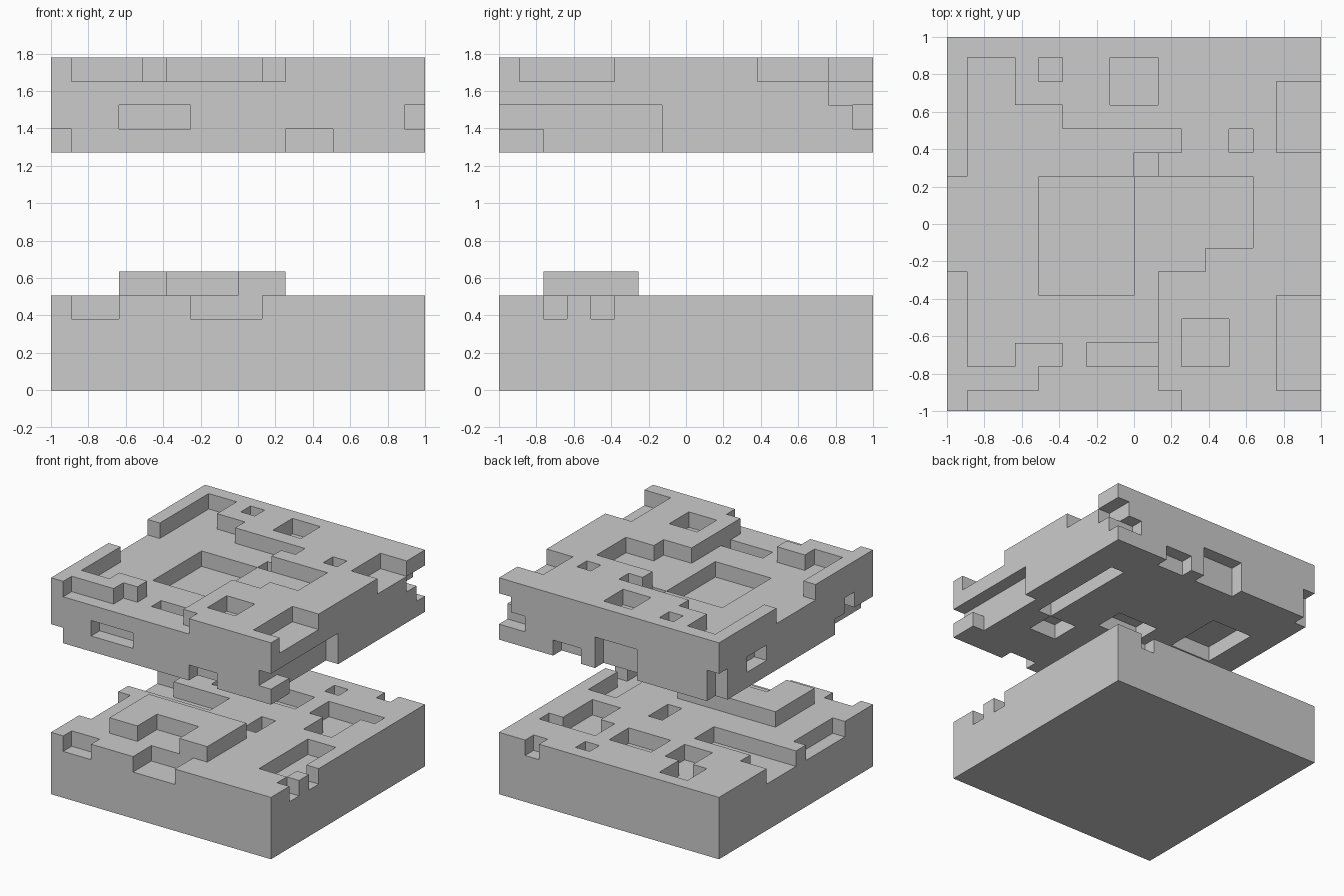
import bpy, bmesh

if "Cube" in bpy.data.objects:
    bpy.data.objects.remove(bpy.data.objects["Cube"])

U = 0.127  # grid unit


def box(x0, x1, y0, y1, z0, z1):
    return {(x, y, z) for x in range(x0, x1) for y in range(y0, y1) for z in range(z0, z1)}


def cut_layer(cells, rects, z0, z1):
    for x0, x1, y0, y1 in rects:
        cells -= box(x0, x1, y0, y1, z0, z1)


def pos(i, j, k):
    # outermost grid lines are trimmed to +-1
    return (max(-1, min(1, i * U)), max(-1, min(1, j * U)), k * U)


def build(name, cells):
    """Skin the cells with outward faces, then merge the flat regions."""
    bm = bmesh.new()
    verts = {}

    def vert(p):
        if p not in verts:
            verts[p] = bm.verts.new(pos(*p))
        return verts[p]

    for c in cells:
        for ax in range(3):
            for s in (0, 1):
                n = list(c)
                n[ax] += 1 if s else -1
                if tuple(n) in cells:
                    continue
                b, d = (ax + 1) % 3, (ax + 2) % 3
                loop = []
                for ub, ud in ((0, 0), (1, 0), (1, 1), (0, 1)):
                    p = list(c)
                    p[ax] += s
                    p[b] += ub
                    p[d] += ud
                    loop.append(vert(tuple(p)))
                bm.faces.new(loop if s else loop[::-1])
    bmesh.ops.dissolve_limit(bm, angle_limit=0.02, verts=bm.verts, edges=bm.edges)
    bmesh.ops.triangulate(bm, faces=[f for f in bm.faces if len(f.verts) > 4])
    me = bpy.data.meshes.new(name)
    bm.to_mesh(me)
    bm.free()
    ob = bpy.data.objects.new(name, me)
    bpy.context.collection.objects.link(ob)
    return ob


# lower slab: pockets and edge notches one unit deep in the top
lower = box(-8, 8, -8, 8, 0, 4)
cut_layer(lower, [
    (-7, -5, -8, -7), (-2, 1, -8, -6),              # front notches
    (-8, -7, -5, -1), (-8, -6, 0, 3), (-6, -2, 0, 2),  # left notch and channel
    (7, 8, -6, -5), (7, 8, -4, -3), (5, 7, -5, 0),  # right notches and trough
    (5, 6, 7, 8), (2, 3, 6, 7), (1, 2, -1, 1),      # small pockets
    (-1, 2, 3, 5), (-4, -2, 3, 5), (-5, -3, 5, 7),  # back pockets
    (3, 5, 3, 5), (5, 7, 4, 5), (4, 6, 1, 4),       # stepped pocket
], 3, 4)
# raised U-shaped block
for r in ((-5, -3, -6, -2), (-3, 0, -4, -2), (0, 2, -6, -2)):
    lower |= box(*r, 4, 5)
build("lower_slab", lower)

# upper slab
upper = box(-8, 8, -8, 8, 10, 14)
# sunken court and pockets in the top
cut_layer(upper, [
    (-7, 2, -8, -7), (-4, 1, -7, -6), (-7, -5, -6, -5), (-3, 1, -6, -5),
    (-7, 1, -5, -2), (-8, 3, -2, -1), (-8, 5, -1, 2), (-7, 1, 2, 3),
    (-7, 2, 3, 4), (-7, -3, 4, 5), (-7, -5, 5, 7),
    (-4, -3, 6, 7), (-1, 1, 5, 7), (4, 5, 3, 4), (2, 4, -6, -4),
    (6, 8, 3, 6), (6, 8, -7, -3),
], 13, 14)
# second level of the court
cut_layer(upper, [(-4, 0, -3, 2), (0, 1, 2, 3), (-2, 1, -6, -5)], 12, 13)
# side holes and back right corner notches
cut_layer(upper, [(7, 8, 6, 8)], 12, 13)
cut_layer(upper, [(6, 8, 7, 8), (-5, -2, -8, -7), (-8, -7, 3, 5),
                  (-8, -7, -6, -5), (7, 8, -8, -1)], 11, 12)
# underside pockets and edge notches
cut_layer(upper, [(7, 8, -6, -1), (2, 4, -8, -7), (-8, -7, -8, -4), (2, 4, 7, 8),
                  (5, 6, -2, 5), (3, 5, -4, -2), (-6, -3, 0, 4), (-1, 2, -1, 1)], 10, 11)
cut_layer(upper, [(-2, 1, 7, 8), (-8, -7, 7, 8)], 10, 12)
build("upper_slab", upper)
